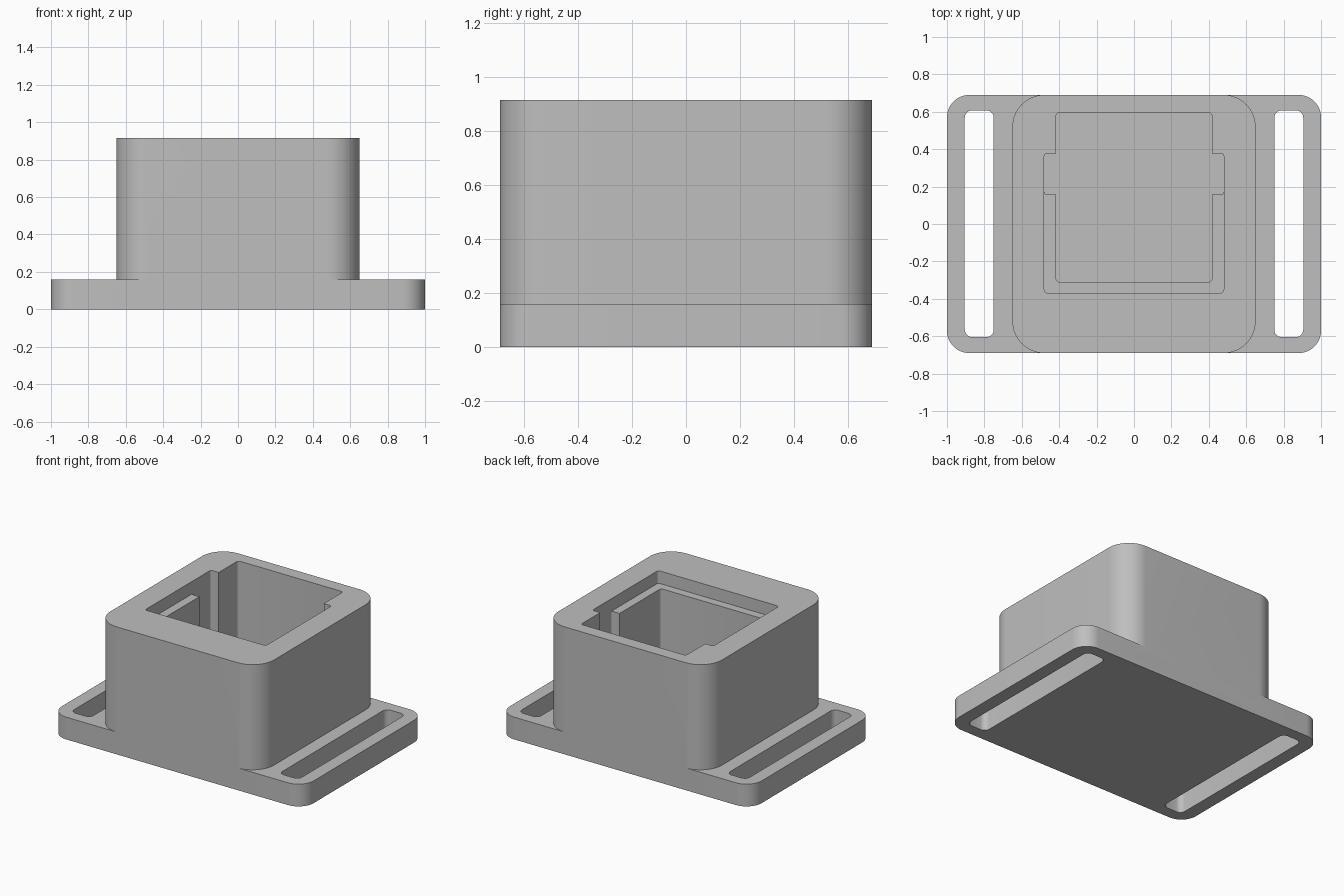
import bpy
import bmesh
import math

cube = bpy.data.objects.get("Cube")
if cube:
    bpy.data.objects.remove(cube, do_unlink=True)

grey = bpy.data.materials.new("plain grey")
grey.use_nodes = True
GREY = (0.52, 0.52, 0.52, 1)
grey.diffuse_color = GREY
grey.node_tree.nodes["Principled BSDF"].inputs["Base Color"].default_value = GREY


def rounded_block(name, x0, x1, y0, y1, z0, z1, radius, steps):
    """Upright prism with a rounded-rectangle outline."""
    corners = [(x1, y1, -1, -1), (x0, y1, 1, -1), (x0, y0, 1, 1), (x1, y0, -1, 1)]
    bm = bmesh.new()
    ring = []
    for i, (x, y, sx, sy) in enumerate(corners):
        for k in range(steps + 1):
            a = math.pi / 2 * (i + k / steps)
            ring.append(bm.verts.new((x + radius * (sx + math.cos(a)),
                                      y + radius * (sy + math.sin(a)), z0)))
    base = bm.faces.new(ring)
    lid = bmesh.ops.extrude_face_region(bm, geom=[base])["geom"]
    moved = [g for g in lid if isinstance(g, bmesh.types.BMVert)]
    bmesh.ops.translate(bm, verts=moved, vec=(0, 0, z1 - z0))
    bmesh.ops.recalc_face_normals(bm, faces=bm.faces)
    mesh = bpy.data.meshes.new(name)
    bm.to_mesh(mesh)
    bm.free()
    mesh.materials.append(grey)
    obj = bpy.data.objects.new(name, mesh)
    bpy.context.collection.objects.link(obj)
    return obj


def combine(target, tool, operation):
    """Apply a boolean and discard the tool."""
    tool.hide_render = True
    mod = target.modifiers.new("Boolean", "BOOLEAN")
    mod.operation = operation
    mod.solver = "EXACT"
    mod.object = tool
    bpy.context.view_layer.objects.active = target
    bpy.ops.object.modifier_apply(modifier=mod.name)
    bpy.data.objects.remove(tool, do_unlink=True)


# Strap plate and the raised housing on it
holder = rounded_block("strap_mount_housing", -1, 1, -0.69, 0.69, 0, 0.16, 0.12, 12)
tower = rounded_block("housing", -0.65, 0.65, -0.69, 0.69, 0.06, 0.915, 0.17, 16)
combine(holder, tower, "UNION")

# Strap slots through both wings
for side in (-1, 1):
    x0, x1 = sorted((side * 0.75, side * 0.905))
    slot = rounded_block("strap_slot", x0, x1, -0.605, 0.608, -0.1, 0.3, 0.04, 6)
    combine(holder, slot, "DIFFERENCE")

# Pocket: deep cavity, full-depth side notches, shallow seat for a lid
FLOOR = 0.16
pocket = rounded_block("pocket", -0.417, 0.417, -0.31, 0.597, FLOOR, 1.1, 0.02, 4)
combine(holder, pocket, "DIFFERENCE")
notch = rounded_block("side_notches", -0.48, 0.48, 0.157, 0.377, FLOOR, 1.1, 0.015, 4)
combine(holder, notch, "DIFFERENCE")
seat = rounded_block("lid_seat", -0.48, 0.48, -0.37, 0.3, 0.825, 1.1, 0.02, 4)
combine(holder, seat, "DIFFERENCE")

# Smooth rounded corners, sharp rims
bpy.ops.object.select_all(action="DESELECT")
holder.select_set(True)
bpy.context.view_layer.objects.active = holder
bpy.ops.object.shade_smooth_by_angle(angle=math.radians(30))
